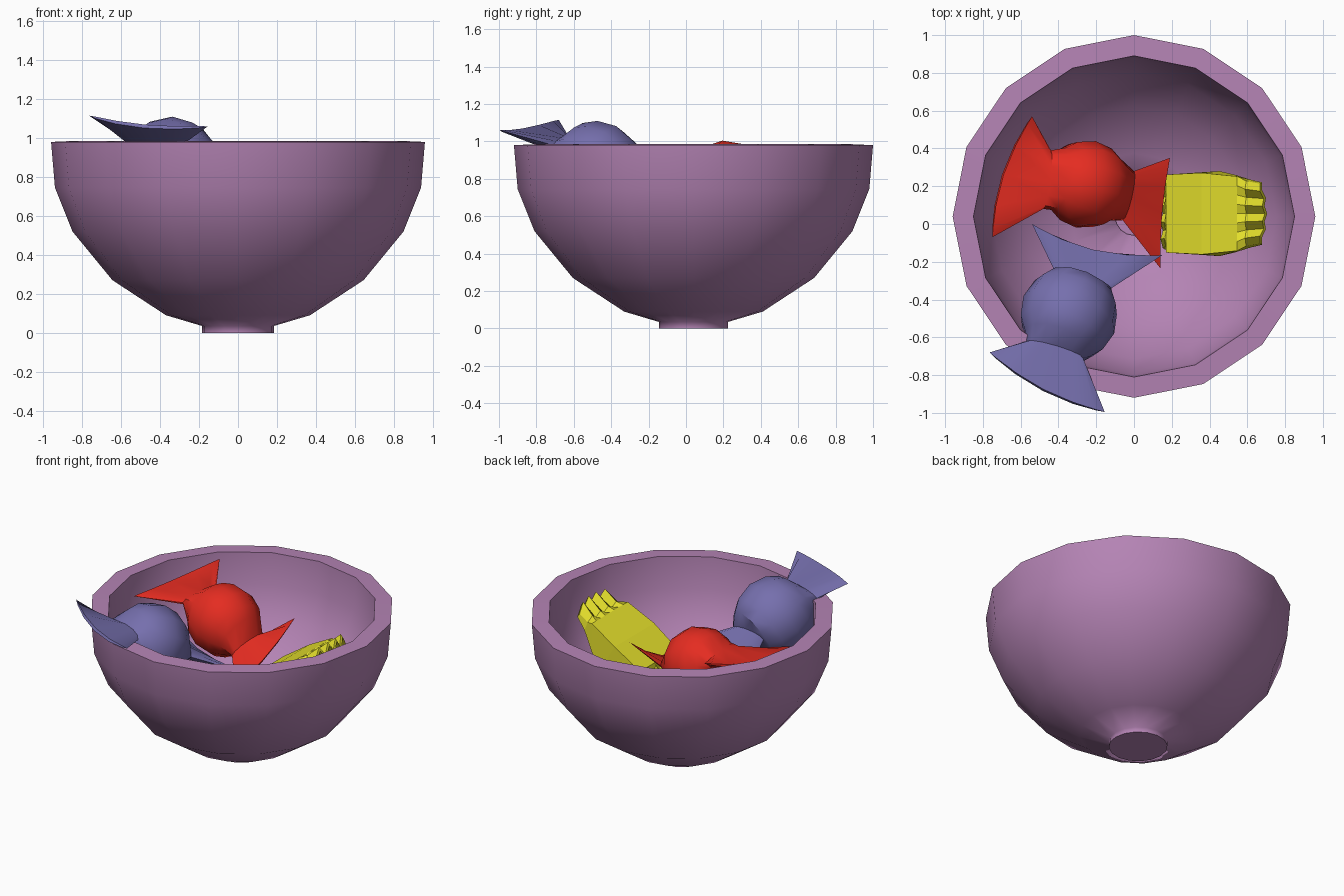
import bpy, bmesh, math
from mathutils import Vector as V

if "Cube" in bpy.data.objects:
    bpy.data.objects.remove(bpy.data.objects["Cube"])


def material(name, rgb):
    m = bpy.data.materials.new(name)
    m.diffuse_color = (*rgb, 1)
    m.use_nodes = True
    m.node_tree.nodes["Principled BSDF"].inputs["Base Color"].default_value = m.diffuse_color
    return m


def loft(name, rings, mat, smooth=None):
    """Skin a list of closed rings, cap both ends."""
    bm = bmesh.new()
    rows = [[bm.verts.new(p) for p in r] for r in rings]
    n = len(rows[0])
    for a, b in zip(rows, rows[1:]):
        for i in range(n):
            j = (i + 1) % n
            bm.faces.new((a[i], a[j], b[j], b[i]))
    bm.faces.new(rows[0])
    bm.faces.new(rows[-1])
    bmesh.ops.recalc_face_normals(bm, faces=bm.faces)
    me = bpy.data.meshes.new(name)
    bm.to_mesh(me)
    bm.free()
    ob = bpy.data.objects.new(name, me)
    bpy.context.collection.objects.link(ob)
    me.materials.append(mat)
    if smooth:
        bpy.ops.object.select_all(action='DESELECT')
        bpy.context.view_layer.objects.active = ob
        ob.select_set(True)
        bpy.ops.object.shade_smooth_by_angle(angle=math.radians(smooth))
    return ob


# Bowl: 16-sided lathe, outside up to the rim and down the inside
def circle(r, z, n=16):
    return [V((r * math.cos(2 * math.pi * i / n),
               0.04 + r * math.sin(2 * math.pi * i / n), z)) for i in range(n)]


profile = [(.185, 0), (.185, .035), (.37, .09), (.645, .27), (.85, .52),
           (.94, .745), (.96, .98), (.85, .985), (.835, .77), (.755, .565),
           (.585, .355), (.335, .185), (.10, .115), (.10, .085)]
loft("bowl", [circle(r, z) for r, z in profile],
     material("mauve", (.46, .23, .46)), 80)


# Twist-wrapped sweets: fan, neck, ball, neck, fan
def flat_ring(a, mid, b, up, h, n=12):
    """Flattened ring whose width follows a curve through a, mid, b."""
    pts = []
    for i in range(n):
        t = 2 * math.pi * i / n
        s = math.cos(t)
        pts.append(a * (s * (s + 1) / 2) + mid * (1 - s * s)
                   + b * (s * (s - 1) / 2) + up * (h * math.sin(t)))
    return pts


def sweet(name, mat, center, r, fan1, neck1, neck2, fan2):
    c = V(center)
    fan1, neck1, neck2, fan2 = [[V(p) for p in q] for q in (fan1, neck1, neck2, fan2)]
    m1, m2 = sum(neck1, V()) / 2, sum(neck2, V()) / 2
    axis = (m2 - m1).normalized()
    side = neck1[0] - neck1[1] + neck2[0] - neck2[1]
    side = (side - axis * side.dot(axis)).normalized()
    up = axis.cross(side)
    rings = [flat_ring(*fan1, up, .01),
             flat_ring(neck1[0], m1, neck1[1], up, .05)]
    for deg in (46, 65, 90, 115, 134):
        p = c - axis * (r * math.cos(math.radians(deg)))
        w = r * math.sin(math.radians(deg))
        rings.append(flat_ring(p + side * w, p, p - side * w, up, w))
    rings += [flat_ring(neck2[0], m2, neck2[1], up, .05),
              flat_ring(*fan2, up, .01)]
    loft(name, rings, mat, 40)


sweet("red_sweet", material("red", (.78, .025, .015)), (-.255, .21, .77), .235,
      [(-.54, .57, .98), (-.695, .26, .90), (-.75, -.07, .91)],
      [(-.44, .39, .875), (-.48, .08, .88)],
      [(0, .28, .71), (-.06, .02, .65)],
      [(.19, .35, .85), (.145, .06, .65), (.14, -.235, .60)])
sweet("violet_sweet", material("violet", (.18, .16, .42)), (-.345, -.48, .85), .26,
      [(-.765, -.68, 1.115), (-.48, -.88, 1.06), (-.155, -.995, 1.06)],
      [(-.57, -.62, .985), (-.27, -.71, .98)],
      [(-.42, -.25, .80), (-.12, -.34, .76)],
      [(-.54, 0, .82), (-.22, -.14, .71), (.15, -.165, .66)])

# Yellow bar: box-like body, pleated crimp at each end, leaning on the wall
d, w, up = V((.866, 0, .5)), V((0, 1, 0)), V((-.5, 0, .866))
origin = V((.41, .055, .65))


def bar_ring(along, half_w, half_h, pleat, lift, cut, n=9):
    """Cross-section; cut draws the underside back towards the middle."""
    pts = []
    for sign in (1, -1):
        for i in range(n):
            s = (2 * i / (n - 1) - 1) * sign
            k = i if sign > 0 else n - 1 - i
            zig = pleat * (1 if k % 2 else -1)
            bow = .03 * (1 - s * s) if along > .3 else 0
            wide = half_w * (.96 if sign > 0 else 1)
            back = cut if sign < 0 else 0
            pts.append(origin + d * (along + bow - back + zig * .35)
                       + w * (s * wide) + up * (lift + zig + sign * half_h))
    return pts


loft("yellow_bar", [bar_ring(*s) for s in (
    (-.28, .19, .012, .03, .03, 0), (-.25, .18, .03, .02, .03, 0),
    (-.225, .215, .09, 0, 0, -.05), (0, .225, .095, 0, .01, 0),
    (.215, .205, .085, 0, .015, .11),
    (.255, .18, .03, .015, .05, .01), (.34, .165, .012, .03, .075, 0))],
    material("yellow", (.78, .74, .025)))
